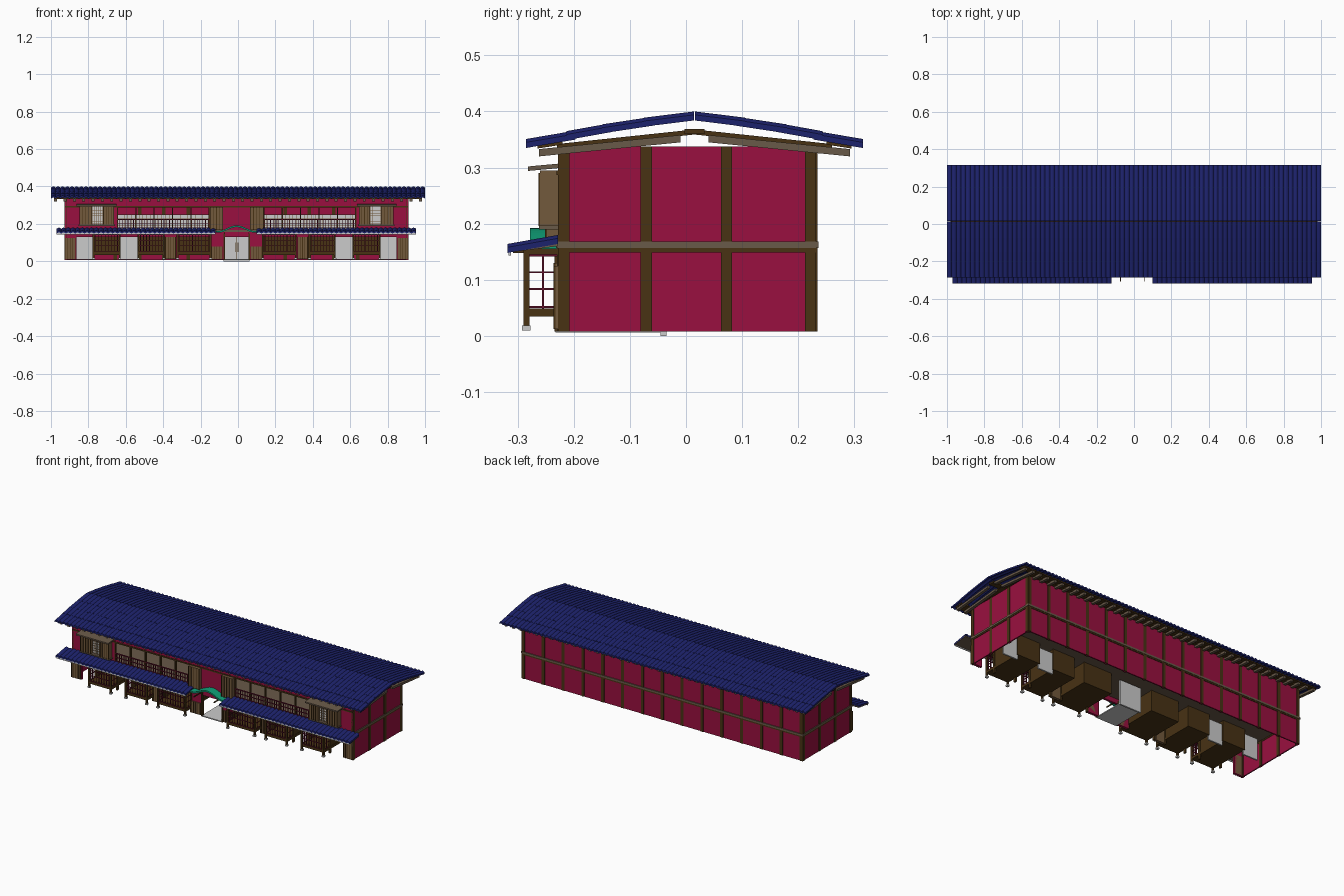
import bpy, bmesh, math

if "Cube" in bpy.data.objects:
    bpy.data.objects.remove(bpy.data.objects["Cube"])

CX = -0.0075      # symmetry axis of the facade
HALF = 0.9175     # half length of the walls
YF, YB = -0.228, 0.232
RIDGE = 0.015


def mat(name, c):
    m = bpy.data.materials.new(name)
    m.diffuse_color = (*c, 1)
    m.use_nodes = True
    m.node_tree.nodes["Principled BSDF"].inputs["Base Color"].default_value = m.diffuse_color
    return m


RED = mat("red_plaster", (0.32, 0.005, 0.05))
BROWN = mat("dark_timber", (0.065, 0.032, 0.007))
GREYWOOD = mat("weathered_wood", (0.14, 0.10, 0.065))
WOOD = mat("shutter_wood", (0.17, 0.10, 0.045))
NAVY = mat("navy_tile", (0.012, 0.016, 0.15))
TEAL = mat("teal_copper", (0.005, 0.36, 0.19))
LATTICE = mat("red_lattice", (0.13, 0.006, 0.025))

parts = {}


def part(name, m):
    if name not in parts:
        parts[name] = (bmesh.new(), m)
    return parts[name][0]


def prism(name, m, poly, x0, x1):
    """Extrude a y-z outline along x."""
    bm = part(name, m)
    a = [bm.verts.new((x0, y, z)) for y, z in poly]
    b = [bm.verts.new((x1, y, z)) for y, z in poly]
    bm.faces.new(a)
    bm.faces.new(b[::-1])
    n = len(poly)
    for i in range(n):
        j = (i + 1) % n
        bm.faces.new((a[i], b[i], b[j], a[j]))


def box(name, m, x0, x1, y0, y1, z0, z1):
    prism(name, m, [(y0, z0), (y1, z0), (y1, z1), (y0, z1)], x0, x1)


def pair(name, m, u0, u1, *r):
    """Box on both sides of the facade axis."""
    for s in (-1, 1):
        box(name, m, CX + s * u0, CX + s * u1, *r)


def board(name, m, p, q, t, x0, x1):
    """Sloped board with top edge from p to q."""
    prism(name, m, [p, q, (q[0], q[1] - t), (p[0], p[1] - t)], x0, x1)


def tiles(name, x0, x1, hi, lo, t=0.01, pitch=0.025, amp=0.006):
    """Corrugated tile course between two y-z points."""
    bm = part(name, NAVY)
    n = round((x1 - x0) / pitch) * 6
    prev = None
    for i in range(n + 1):
        x = x0 + (x1 - x0) * i / n
        w = amp * (abs(math.sin(math.pi * i / 6)) - 1)
        ring = [bm.verts.new((x, y, z + w + d)) for (y, z), d in
                ((hi, 0), (lo, 0), (lo, -t), (hi, -t))]
        if prev:
            for k in range(4):
                j = (k + 1) % 4
                bm.faces.new((prev[k], ring[k], ring[j], prev[j]))
        if i in (0, n):
            bm.faces.new(ring)
        prev = ring


X0, X1 = CX - HALF, CX + HALF

# back and end walls with timber frame
box("back_wall", RED, X0, X1, YB - 0.008, YB - 0.001, 0.008, 0.338)
for s in (-1, 1):
    e = CX + s * HALF
    box("end_walls", RED, e - s * 0.008, e - s * 0.001, YF, YB, 0.008, 0.338)
    for y in (YF, -0.081, 0.062, YB - 0.02):
        box("end_posts", BROWN, e - s * 0.012, e + s * 0.002, y, y + 0.02, 0.008, 0.338)
    box("end_beams", BROWN, e - s * 0.01, e + s * 0.002, YF, YB, 0.149, 0.157)
for i in range(15):
    x = X0 + 0.01 + (2 * HALF - 0.02) * i / 14
    box("back_posts", BROWN, x - 0.009, x + 0.009, YB - 0.013, YB + 0.002, 0.008, 0.338)
box("back_beam", BROWN, X0, X1, YB - 0.01, YB + 0.002, 0.149, 0.157)
box("upper_floor", GREYWOOD, X0 - 0.004, X1 + 0.004, YF - 0.004, YB + 0.004, 0.157, 0.168)

# ground floor front walls
FT = YF + 0.012
box("front_lintel", RED, X0, X1, YF, FT, 0.13, 0.157)
pair("front_wall", RED, 0.0675, 0.135, YF, FT, 0.01, 0.13)
pair("front_wall", RED, 0.855, HALF, YF, FT, 0.01, 0.13)
for u0, u1, z1 in ((0.075, 0.135, 0.08), (0.325, 0.38, 0.13), (0.86, HALF, 0.125)):
    pair("wainscot", WOOD, u0, u1, YF - 0.005, FT, 0.012, z1)
    n = round((u1 - u0) / 0.014)
    for i in range(n + 1):
        u = u0 + (u1 - u0 - 0.003) * i / n
        pair("wainscot_battens", BROWN, u, u + 0.003, YF - 0.008, YF, 0.012, z1)

# recessed entrances
for u in (0.575, 0.8125):
    pair("side_doors", None, u - 0.048, u + 0.048, -0.045, -0.036, 0.01, 0.135)
box("main_door", None, CX - 0.07, CX + 0.07, -0.045, -0.035, 0, 0.145)
box("main_step", None, CX - 0.0675, CX + 0.0675, YF - 0.005, -0.045, 0.006, 0.012)
box("door_joint", BROWN, CX - 0.0015, CX + 0.0015, -0.048, -0.044, 0.012, 0.14)
pair("door_handles", BROWN, 0.006, 0.009, -0.05, -0.044, 0.05, 0.1)
pair("door_posts", BROWN, 0.0625, 0.0705, YF - 0.006, FT, 0.008, 0.15)

# projecting lattice bays on posts
YP = -0.29
for u0, u1 in ((0.135, 0.32), (0.385, 0.53), (0.62, 0.77)):
    pair("bay_floor", BROWN, u0, u1, YP + 0.003, -0.03, 0.035, 0.049)
    pair("bay_room_back", BROWN, u0, u1, -0.036, -0.03, 0.049, 0.157)
    pair("bay_head", BROWN, u0, u1, YP + 0.001, YF, 0.145, 0.156)
    for u in (u0, u1 - 0.009):
        pair("bay_posts", BROWN, u, u + 0.009, YP, YP + 0.011, 0.018, 0.156)
        pair("bay_feet", None, u - 0.003, u + 0.012, YP - 0.002, YP + 0.013, 0.01, 0.019)
        pair("wall_posts", BROWN, u, u + 0.009, YF - 0.002, FT, 0.01, 0.157)
        pair("partitions", BROWN, u + 0.003, u + 0.006, FT, -0.03, 0.049, 0.157)
        pair("bay_side_bars", LATTICE, u + 0.003, u + 0.006, -0.257, -0.253, 0.049, 0.145)
        for z in (0.05, 0.082, 0.112, 0.142):
            pair("bay_side_bars", LATTICE, u + 0.003, u + 0.006, YP + 0.01, YF, z, z + 0.003)
    n = round((u1 - u0) / 0.0165)
    for i in range(1, n):
        u = u0 + (u1 - u0) * i / n
        pair("bay_lattice", LATTICE, u - 0.0015, u + 0.0015, YP + 0.004, YP + 0.008, 0.049, 0.146)
    for z in (0.05, 0.082, 0.112, 0.142):
        pair("bay_lattice", LATTICE, u0, u1, YP + 0.003, YP + 0.007, z, z + 0.003)

# upper floor front
box("upper_centre_wall", RED, CX - 0.08, CX + 0.08, YF, FT, 0.168, 0.338)
pair("upper_side_walls", RED, 0.64, HALF, YF, FT, 0.168, 0.338)
pair("balcony_lintel", RED, 0.08, 0.64, YF, FT, 0.295, 0.338)
box("upper_beam", BROWN, X0, X1, YF - 0.003, FT, 0.287, 0.295)
pair("shutter_boxes", WOOD, 0.072, 0.143, -0.248, YF, 0.168, 0.29)
pair("window_boxes", WOOD, 0.655, 0.713, -0.26, YF, 0.196, 0.295)
pair("window_boxes", WOOD, 0.772, 0.84, -0.26, YF, 0.196, 0.295)
pair("window_sill", GREYWOOD, 0.65, 0.845, -0.262, YF, 0.19, 0.197)
pair("window_pane", None, 0.713, 0.772, -0.245, YF, 0.197, 0.295)
for i in range(6):
    u = 0.714 + 0.011 * i
    pair("window_bars", WOOD, u, u + 0.002, -0.248, -0.244, 0.197, 0.293)
for i in range(7):
    z = 0.2 + 0.014 * i
    pair("window_bars", WOOD, 0.713, 0.772, -0.248, -0.244, z, z + 0.002)
for u0, u1, y, z0 in ((0.072, 0.143, -0.248, 0.168), (0.655, 0.713, -0.26, 0.196), (0.772, 0.84, -0.26, 0.196)):
    for i in range(5):
        u = u0 + (u1 - u0 - 0.003) * i / 4
        pair("shutter_battens", BROWN, u, u + 0.003, y - 0.003, y, z0, 0.29)
for s in (-1, 1):
    board("window_hoods", GREYWOOD, (-0.282, 0.302), (YF, 0.307), 0.008, CX + s * 0.643, CX + s * 0.855)

# balcony railing and inner screens
for z, t in ((0.178, 0.003), (0.2, 0.003), (0.222, 0.005)):
    pair("balcony_rails", LATTICE, 0.143, 0.64, YF, YF + 0.006, z, z + t)
for i in range(34):
    u = 0.15 + 0.0148 * i
    pair("balusters", LATTICE, u, u + 0.003, YF + 0.001, YF + 0.005, 0.168, 0.224)
for i in range(6):
    u = 0.143 + 0.0982 * i
    pair("balcony_posts", BROWN, u, u + 0.006, YF, FT, 0.168, 0.29)
pair("low_screens", None, 0.08, 0.66, 0.05, 0.054, 0.168, 0.25)
for i in range(30):
    u = 0.08 + 0.02 * i
    pair("screen_bars", WOOD, u, u + 0.002, 0.048, 0.05, 0.168, 0.25)
for i in range(5):
    z = 0.17 + 0.0195 * i
    pair("screen_bars", WOOD, 0.08, 0.66, 0.048, 0.05, z, z + 0.002)

# lower tiled eave
for a, b in ((-0.97, -0.12), (0.1, 0.952)):
    tiles("lower_roof_tiles", a, b, (YF, 0.18), (-0.318, 0.164))
    board("lower_eave_board", GREYWOOD, (-0.314, 0.155), (YF, 0.166), 0.006, a, b)
    box("lower_fascia", None, a, b, -0.316, -0.312, 0.143, 0.156)
pair("canopy_brackets", BROWN, 0.063, 0.067, -0.308, YF, 0.148, 0.155)

# curved entrance canopy
bm = part("entrance_canopy", TEAL)
prev = None
for i in range(25):
    t = -1 + i / 12
    z = 0.158 + 0.034 * (0.5 + 0.5 * math.cos(math.pi * t)) + 0.006 * t ** 6
    x = CX + t * 0.11
    ring = [bm.verts.new(c) for c in ((x, -0.278, z), (x, YF, z), (x, YF, z - 0.009), (x, -0.278, z - 0.009))]
    if prev:
        for k in range(4):
            j = (k + 1) % 4
            bm.faces.new((prev[k], ring[k], ring[j], prev[j]))
    if i in (0, 24):
        bm.faces.new(ring)
    prev = ring

# main roof: four tile courses a side, deck and rafters
for s in (-1, 1):
    def p(d, z):
        return (RIDGE + s * d, z)
    for d0, z0, d1, z1 in ((0.001, 0.4, 0.09, 0.389), (0.072, 0.391, 0.165, 0.377),
                           (0.15, 0.379, 0.228, 0.365), (0.212, 0.366, 0.3, 0.351)):
        tiles("main_roof_tiles", -1, 1, p(d0, z0), p(d1, z1))
    board("roof_deck", BROWN, p(0, 0.368), p(0.245, 0.342), 0.009, X0 - 0.005, X1 + 0.005)
    for i in range(40):
        x = -0.975 + 1.95 * i / 39
        board("rafters", GREYWOOD, p(0.025, 0.358), p(0.277, 0.333), 0.013, x - 0.008, x + 0.008)
    board("eave_batten", BROWN, p(0.235, 0.348), p(0.28, 0.341), 0.007, -0.985, 0.985)
box("ridge_beam", BROWN, -0.98, 0.98, RIDGE - 0.018, RIDGE + 0.018, 0.36, 0.369)

# turn the collected meshes into objects
for name, (bm, m) in parts.items():
    bmesh.ops.recalc_face_normals(bm, faces=bm.faces)
    me = bpy.data.meshes.new(name)
    bm.to_mesh(me)
    bm.free()
    if m:
        me.materials.append(m)
    bpy.context.collection.objects.link(bpy.data.objects.new(name, me))
